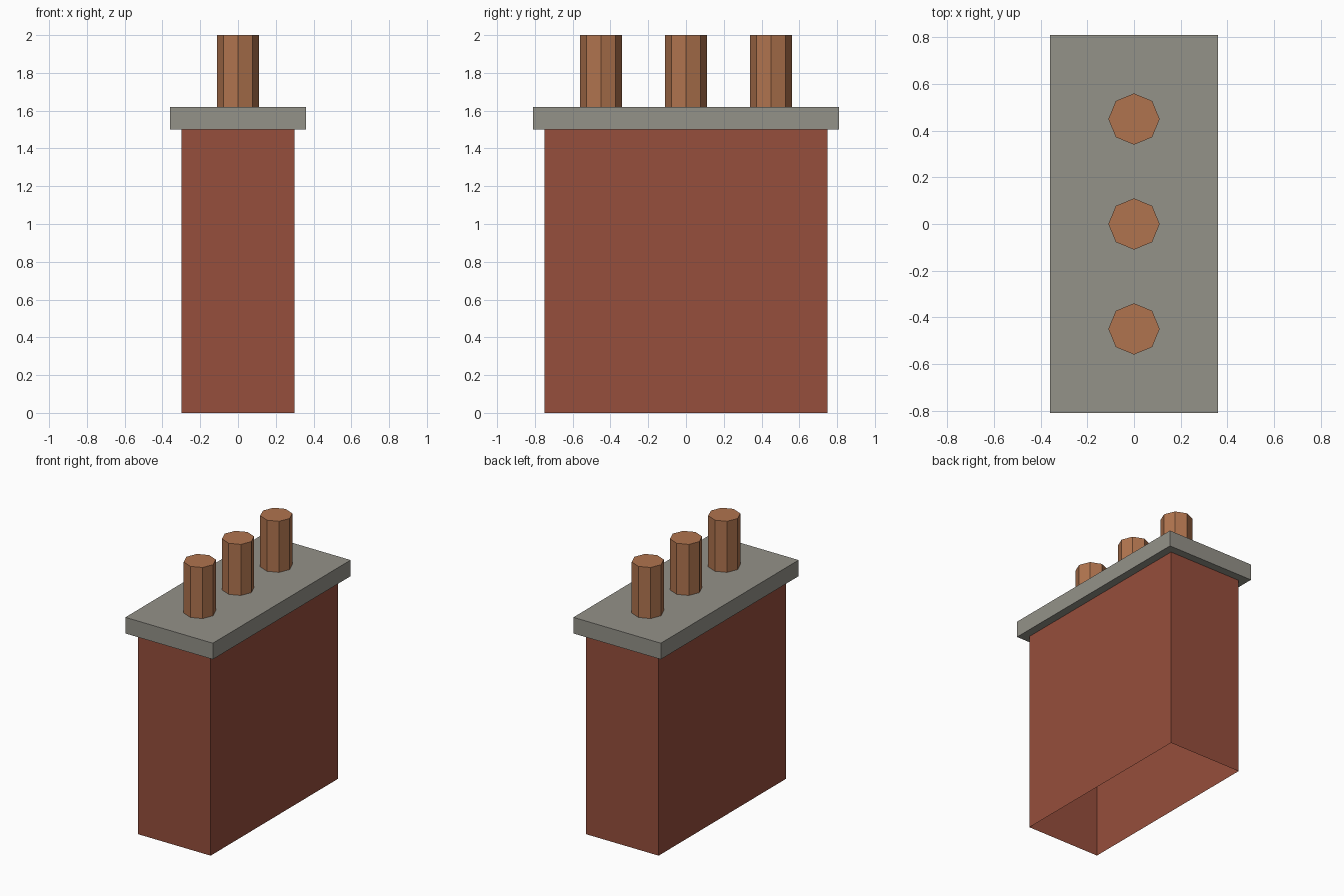
import bpy
import bmesh
from mathutils import Matrix

old = bpy.data.objects.get("Cube")
if old:
    bpy.data.objects.remove(old, do_unlink=True)


def material(name, rgb):
    mat = bpy.data.materials.new(name)
    mat.use_nodes = True
    mat.diffuse_color = (*rgb, 1)
    bsdf = mat.node_tree.nodes["Principled BSDF"]
    bsdf.inputs["Base Color"].default_value = (*rgb, 1)
    bsdf.inputs["Roughness"].default_value = 0.9
    return mat


def finish(name, bm, mat):
    mesh = bpy.data.meshes.new(name)
    bm.to_mesh(mesh)
    bm.free()
    mesh.materials.append(mat)
    obj = bpy.data.objects.new(name, mesh)
    bpy.context.collection.objects.link(obj)
    return obj


def box(name, width, depth, bottom, top, mat, open_ends=False):
    bm = bmesh.new()
    place = Matrix.Translation((0, 0, (bottom + top) / 2))
    size = Matrix.Diagonal((width, depth, top - bottom, 1))
    bmesh.ops.create_cube(bm, size=1, matrix=place @ size)
    if open_ends:
        bm.normal_update()
        ends = [f for f in bm.faces if abs(f.normal.z) > 0.5]
        bmesh.ops.delete(bm, geom=ends, context="FACES_ONLY")
    return finish(name, bm, mat)


def pot(name, y, bottom, top, radius, mat):
    bm = bmesh.new()
    bmesh.ops.create_cone(
        bm, cap_ends=True, segments=8, radius1=radius, radius2=radius,
        depth=top - bottom,
        matrix=Matrix.Translation((0, y, (bottom + top) / 2)))
    return finish(name, bm, mat)


brick = material("brick red", (0.305, 0.077, 0.045))
stone = material("stone grey", (0.296, 0.287, 0.25))
clay = material("terracotta", (0.434, 0.174, 0.077))

# Brick shaft, hollow and open underneath, closed above by the slab
box("chimney_stack", 0.6, 1.5, 0, 1.5, brick, open_ends=True)

# Overhanging slab
box("cap_slab", 0.72, 1.62, 1.5, 1.62, stone)

# Row of octagonal pots
for label, y in (("front", -0.45), ("middle", 0), ("back", 0.45)):
    pot(label + "_chimney_pot", y, 1.62, 2, 0.11, clay)
